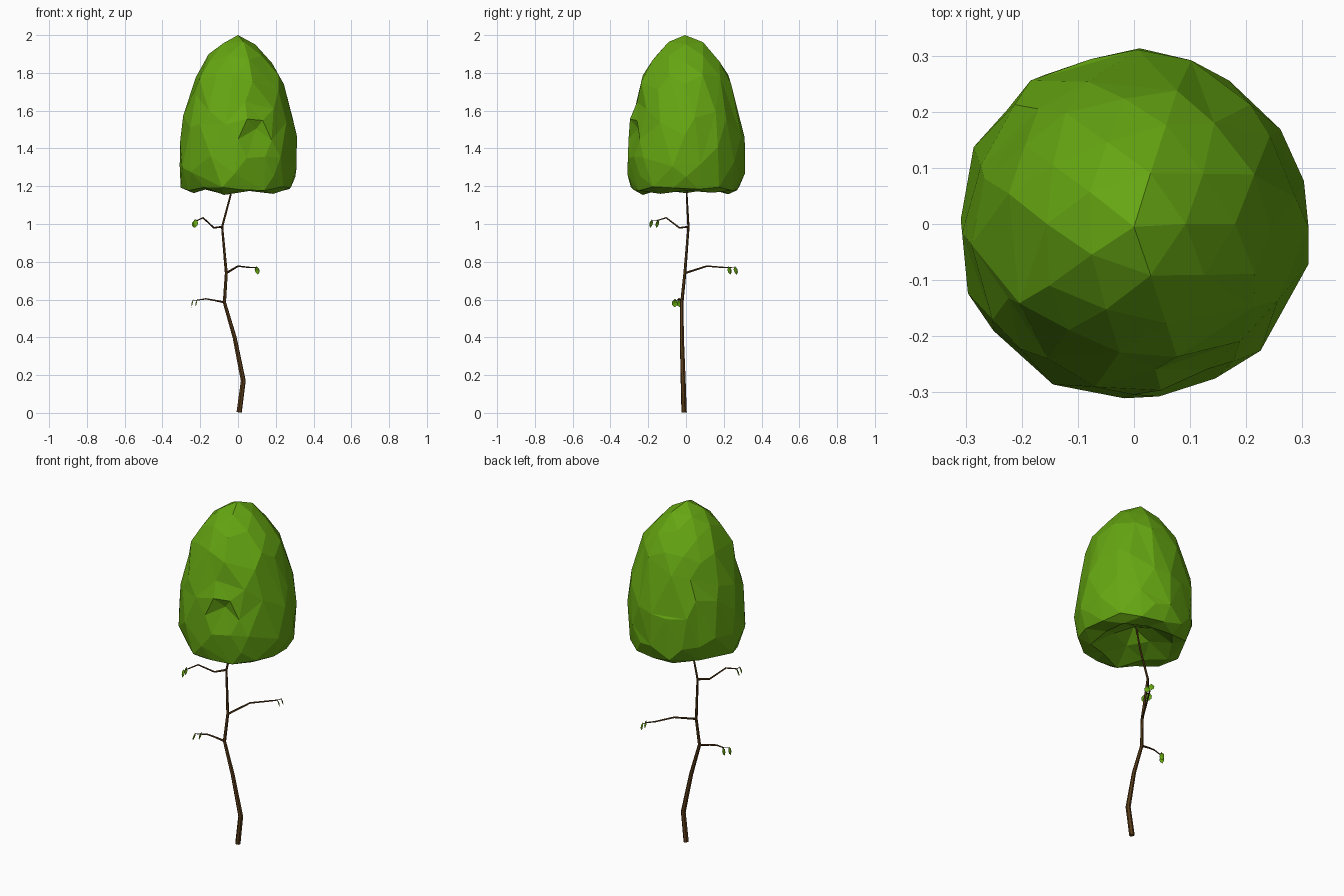
import bpy, bmesh, math, random
from mathutils import Vector

if "Cube" in bpy.data.objects:
    bpy.data.objects.remove(bpy.data.objects["Cube"])

random.seed(7)


def material(name, color):
    m = bpy.data.materials.new(name)
    m.diffuse_color = (*color, 1)
    m.use_nodes = True
    m.node_tree.nodes["Principled BSDF"].inputs["Base Color"].default_value = m.diffuse_color
    return m


green = material("leaf_green", (0.13, 0.38, 0.006))
brown = material("bark_brown", (0.10, 0.045, 0.01))


def tube(name, points, radii):
    """Six-sided tapering limb along a poly path."""
    cu = bpy.data.curves.new(name, 'CURVE')
    cu.dimensions = '3D'
    cu.bevel_depth = 1.0
    cu.bevel_resolution = 1
    cu.use_fill_caps = True
    sp = cu.splines.new('POLY')
    sp.use_smooth = False
    sp.points.add(len(points) - 1)
    for p, co, r in zip(sp.points, points, radii):
        p.co = (*co, 1)
        p.radius = r
    cu.materials.append(brown)
    ob = bpy.data.objects.new(name, cu)
    bpy.context.collection.objects.link(ob)
    return ob


def mesh_object(name, bm, mat):
    me = bpy.data.meshes.new(name)
    bm.to_mesh(me)
    bm.free()
    me.materials.append(mat)
    ob = bpy.data.objects.new(name, me)
    bpy.context.collection.objects.link(ob)
    return ob


# Trunk, running up into the hollow under the crown
tube("trunk",
     [(0.006, -0.01, 0.003), (0.028, -0.015, 0.17), (-0.018, -0.022, 0.4),
      (-0.072, -0.022, 0.585), (-0.062, -0.006, 0.74), (-0.084, 0.013, 0.985),
      (-0.04, 0.004, 1.15), (-0.01, 0.0, 1.3)],
     [0.0145, 0.0135, 0.011, 0.009, 0.008, 0.006, 0.005, 0.004])

# Side branches, each with two twigs and hanging leaves
branches = {
    "lower": [(-0.072, -0.022, 0.585), (-0.13, -0.03, 0.597), (-0.17, -0.038, 0.604), (-0.215, -0.045, 0.597)],
    "middle": [(-0.062, -0.006, 0.74), (0.0, 0.11, 0.777), (0.06, 0.2, 0.77), (0.09, 0.235, 0.77)],
    "upper": [(-0.084, 0.013, 0.985), (-0.128, -0.035, 0.98), (-0.185, -0.105, 1.033), (-0.218, -0.155, 1.018)],
}
for name, pts in branches.items():
    tube(name + "_branch", pts, [0.006, 0.0045, 0.004, 0.003])
    tip = Vector(pts[-1])
    along = tip - Vector(pts[-2])
    along.z = 0
    along.normalize()
    side = Vector((-along.y, along.x, 0))
    bm = bmesh.new()
    for i, (s, fwd) in enumerate([(-0.012, 0.0), (0.010, 0.025)]):
        stem = tip + side * s + along * fwd
        tube(f"{name}_twig_{i}", [tip, stem], [0.002, 0.0015])
        # Leaf blade: pointed oval with a lifted midrib
        outline = [(0, 0.007), (0.016, -0.010), (0.014, -0.026), (0, -0.038),
                   (-0.014, -0.026), (-0.016, -0.010)]
        rim = [bm.verts.new(stem + side * a + Vector((0, 0, b)) + along * b * -0.25)
               for a, b in outline]
        mid = bm.verts.new(stem + Vector((0, 0, -0.017)) + along * 0.009)
        for k in range(6):
            bm.faces.new((mid, rim[k], rim[(k + 1) % 6]))
    mesh_object(name + "_leaves", bm, green)

# Crown: icosphere remapped onto an egg profile with a hollow underside
profile = [(0, 0, 2.0), (16, 0.105, 1.95), (32, 0.185, 1.86), (48, 0.245, 1.755),
           (63, 0.272, 1.64), (80, 0.307, 1.515), (100, 0.316, 1.385),
           (117, 0.312, 1.28), (132, 0.297, 1.195), (148, 0.24, 1.157),
           (164, 0.12, 1.22), (180, 0.0, 1.28)]


def egg(deg):
    for (a0, r0, z0), (a1, r1, z1) in zip(profile, profile[1:]):
        if deg <= a1:
            t = (deg - a0) / (a1 - a0)
            return r0 + (r1 - r0) * t, z0 + (z1 - z0) * t
    return profile[-1][1:]


bm = bmesh.new()
bmesh.ops.create_icosphere(bm, subdivisions=3, radius=1)
for v in bm.verts:
    n = v.co.normalized()
    deg = math.degrees(math.acos(max(-1, min(1, n.z))))
    ang = math.atan2(n.y, n.x)
    r, z = egg(deg)
    pole = deg < 2 or deg > 178
    if not pole:
        r *= 1 + random.uniform(-0.04, 0.02)
        z += random.uniform(-0.01, 0.01)
    v.co = (r * math.cos(ang), r * math.sin(ang) - (0.005 if pole else 0), z)

# Overhanging notch in the front of the crown
dent = Vector((0.07, -0.29, 1.42))
v = min(bm.verts, key=lambda q: (q.co - dent).length)
v.co.y += 0.04
v.co.z += 0.05
crown = mesh_object("crown", bm, green)

# Merge into broad flat facets
dec = crown.modifiers.new("broad_facets", 'DECIMATE')
dec.ratio = 0.65
